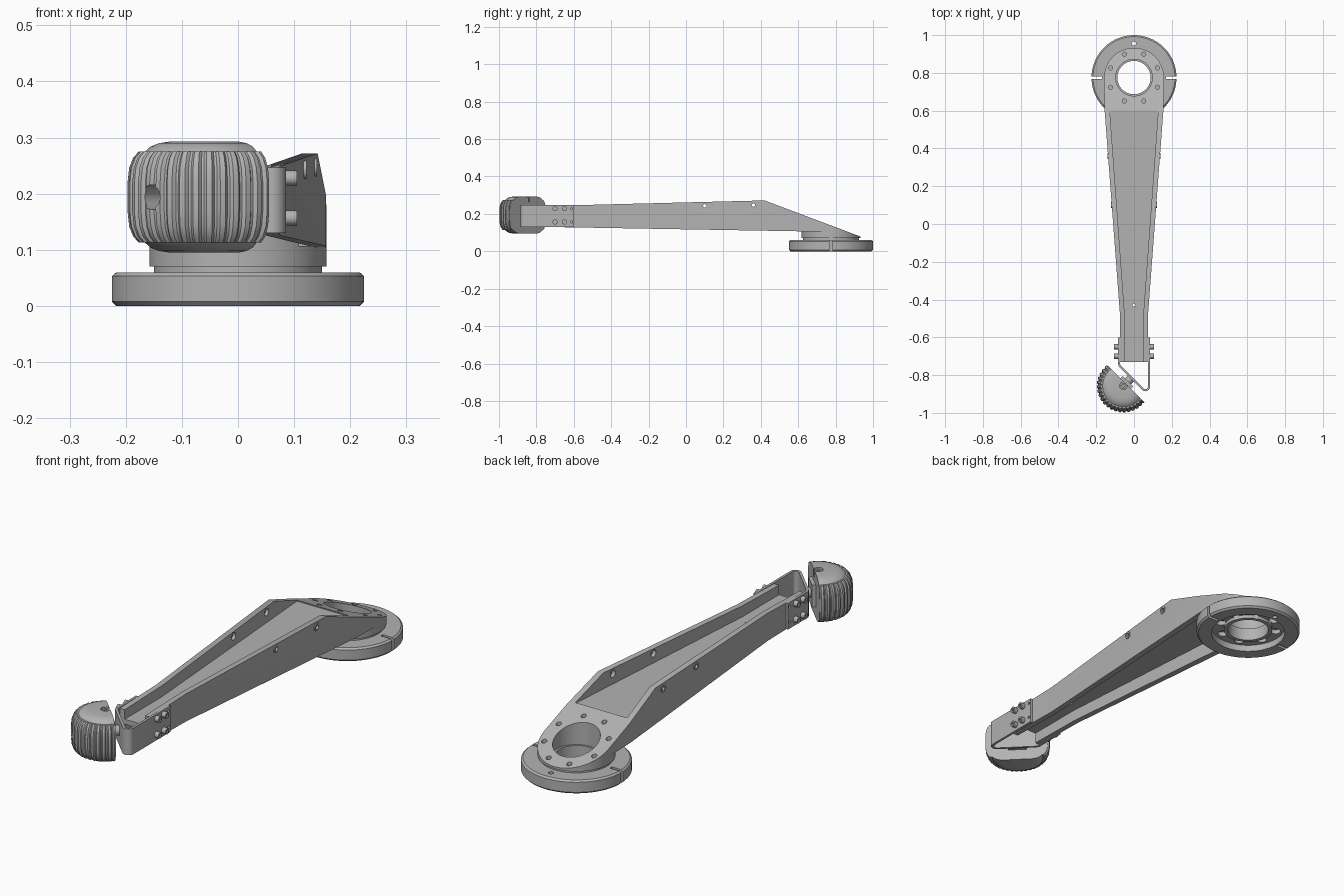
import bpy, bmesh, math
from mathutils import Vector, Matrix

if "Cube" in bpy.data.objects:
    bpy.data.objects.remove(bpy.data.objects["Cube"], do_unlink=True)

metal = bpy.data.materials.new("plain_grey")
metal.use_nodes = True
GREY = (0.45, 0.45, 0.45, 1)
metal.diffuse_color = GREY
metal.node_tree.nodes["Principled BSDF"].inputs["Base Color"].default_value = GREY

HUB_Y, HUB_R = 0.775, 0.158
SLOPE_NORMAL = Vector((0, 0.192, 0.51)).normalized()
SLOPE_POINT = Vector((0, 0.42, 0.272))


def make(name, bm):
    bmesh.ops.recalc_face_normals(bm, faces=bm.faces)
    mesh = bpy.data.meshes.new(name)
    bm.to_mesh(mesh)
    bm.free()
    mesh.materials.append(metal)
    obj = bpy.data.objects.new(name, mesh)
    bpy.context.collection.objects.link(obj)
    return obj


def prism(name, outline, z0, z1, planes=()):
    """Extrude a plan outline, then trim it with (point, outward normal) planes."""
    bm = bmesh.new()
    face = bm.faces.new([bm.verts.new((x, y, z0)) for x, y in outline])
    ext = bmesh.ops.extrude_face_region(bm, geom=[face])["geom"]
    bmesh.ops.translate(bm, vec=(0, 0, z1 - z0),
                        verts=[v for v in ext if isinstance(v, bmesh.types.BMVert)])
    trim(bm, planes)
    return make(name, bm)


def trim(bm, planes):
    for point, normal in planes:
        geom = bm.verts[:] + bm.edges[:] + bm.faces[:]
        cut = bmesh.ops.bisect_plane(bm, geom=geom, plane_co=point, plane_no=normal,
                                     clear_outer=True)["geom_cut"]
        edges = [e for e in cut if isinstance(e, bmesh.types.BMEdge)]
        bmesh.ops.contextual_create(bm, geom=edges)


def rod(name, a, b, r, sides=24):
    """Cylinder from point a to point b."""
    a, b = Vector(a), Vector(b)
    bm = bmesh.new()
    turn = (b - a).to_track_quat('Z', 'Y').to_matrix().to_4x4()
    bmesh.ops.create_cone(bm, cap_ends=True, segments=sides, radius1=r, radius2=r,
                          depth=(b - a).length,
                          matrix=Matrix.Translation((a + b) / 2) @ turn)
    return make(name, bm)


def box(name, centre, size, angle=0):
    bm = bmesh.new()
    bmesh.ops.create_cube(bm, size=1, matrix=Matrix.Translation(centre)
                          @ Matrix.Rotation(angle, 4, 'Z') @ Matrix.Diagonal((*size, 1)))
    return make(name, bm)


def boolean(obj, others, operation='DIFFERENCE'):
    """Apply booleans one by one and remove the helper objects."""
    for other in others:
        other.hide_render = True
        mod = obj.modifiers.new("bool", 'BOOLEAN')
        mod.operation, mod.object, mod.solver = operation, other, 'EXACT'
    bake(obj)
    for other in others:
        bpy.data.objects.remove(other, do_unlink=True)


def bake(obj):
    bpy.context.view_layer.update()
    graph = bpy.context.evaluated_depsgraph_get()
    mesh = bpy.data.meshes.new_from_object(obj.evaluated_get(graph))
    obj.modifiers.clear()
    obj.data = mesh


def smooth(obj, degrees=30):
    obj.data.shade_smooth()
    obj.data.set_sharp_from_angle(angle=math.radians(degrees))


def lathe(bm, profile, centre, steps, groove=lambda r, z, i: r, closed=False):
    """Revolve (r, z) points about the vertical axis."""
    rings = []
    for r, z in profile:
        ring = []
        for i in range(steps):
            a = 2 * math.pi * i / steps
            q = groove(r, z, i)
            ring.append(bm.verts.new((centre[0] + q * math.cos(a),
                                      centre[1] + q * math.sin(a), centre[2] + z)))
        rings.append(ring)
    pairs = list(zip(rings, rings[1:]))
    if closed:
        pairs.append((rings[-1], rings[0]))
    else:
        bm.faces.new(rings[0])
        bm.faces.new(rings[-1])
    for lo, hi in pairs:
        for i in range(steps):
            j = (i + 1) % steps
            bm.faces.new((lo[i], lo[j], hi[j], hi[i]))


def around(r, i, offset=0.5):
    a = 2 * math.pi * (i + offset) / 8
    return r * math.cos(a), HUB_Y + r * math.sin(a)


def mirrored(half):
    return half + [(-x, y) for x, y in reversed(half)]


# Base flange: hollow underside, side slots and bolt pockets
bm = bmesh.new()
lathe(bm, [(.217, 0), (.225, .008), (.225, .053), (.217, .06), (.15, .06), (.15, .072),
           (.088, .072), (.088, .015), (.105, .015), (.105, .03), (.16, .03), (.16, 0)],
      (0, HUB_Y, 0), 96, closed=True)
base = make("base_flange", bm)
cuts = [box("slot", (s * 0.205, HUB_Y, 0.03), (0.07, 0.014, 0.1)) for s in (-1, 1)]
for i in range(8):
    x, y = around(0.125, i)
    cuts.append(rod("pocket", (x, y, -0.01), (x, y, 0.05), 0.022))
cuts.append(rod("pin_hole", (0, 0.955, -0.1), (0, 0.955, 0.2), 0.011))
boolean(base, cuts)
smooth(base)

# Arm: tapered beam with a thin web between two walls
arc = [(HUB_R * math.cos(a), HUB_Y + HUB_R * math.sin(a))
       for a in [math.pi / 48 * i for i in range(24)]]
outline = mirrored([(0.075, -0.73), (0.075, -0.47), (0.157, 0.62)] + arc)
arm = prism("arm", outline, 0.07, 0.4, [
    (Vector((0, -0.73, 0.13)), Vector((0, -0.025, -1.45)).normalized()),
    (Vector((0, -0.73, 0.243)), Vector((0, -0.029, 1.15)).normalized()),
    (SLOPE_POINT, SLOPE_NORMAL)])
inner = [(0.05, -0.8), (0.05, -0.47)]
above = prism("upper_channel", mirrored(inner + [(0.128, 0.6)]), 0.2, 0.5)
below = prism("lower_channel", mirrored(inner + [(0.13, 0.66)]), 0, 0.178)
boolean(arm, [above, below])

# Hub joins the arm, then bore and fastener holes
bm = bmesh.new()
bmesh.ops.create_cone(bm, cap_ends=True, segments=96, radius1=HUB_R, radius2=HUB_R,
                      depth=0.23, matrix=Matrix.Translation((0, HUB_Y, 0.185)))
trim(bm, [(SLOPE_POINT, SLOPE_NORMAL)])
boolean(arm, [make("hub", bm)], 'UNION')
cuts = [rod("bore", (0, HUB_Y, 0), (0, HUB_Y, 0.4), 0.097, 64),
        rod("web_hole", (0, -0.43, 0), (0, -0.43, 0.4), 0.008)]
for i in range(8):
    x, y = around(0.134, i)
    cuts.append(rod("bolt_hole", (x, y, 0), (x, y, 0.4), 0.011))
for y, z in ((0.1, 0.243), (0.36, 0.247)):
    cuts.append(rod("wall_hole", (-0.3, y, z), (0.3, y, z), 0.016))
boolean(arm, cuts)
smooth(arm)

# Sleeves in the wall holes
for y, z, x in ((0.1, 0.243, 0.106), (0.36, 0.247, 0.125)):
    for s in (-1, 1):
        sleeve = rod("wall_sleeve", (s * x, y, z), (s * (x + 0.016), y, z), 0.0165)
        boolean(sleeve, [rod("sleeve_hole", (-0.3, y, z), (0.3, y, z), 0.009)])
        smooth(sleeve)

# Bent sheet bracket at the end of the arm
path = [(0.08, -0.6), (0.08, -0.86)]
path += [(0.06 + 0.02 * math.cos(a), -0.86 + 0.02 * math.sin(a))
         for a in [-math.radians(15 * i) for i in range(1, 10)]]
path += [(-0.074, -0.754), (-0.08, -0.742), (-0.08, -0.6)]
bm = bmesh.new()
strip = [[bm.verts.new((x, y, z)) for z in (0.13, 0.247)] for x, y in path]
for p, q in zip(strip, strip[1:]):
    bm.faces.new((p[0], q[0], q[1], p[1]))
bracket = make("end_bracket", bm)
sheet = bracket.modifiers.new("sheet", 'SOLIDIFY')
sheet.thickness, sheet.offset, sheet.use_even_offset = 0.011, 0, True
bake(bracket)
boolean(bracket, [rod("small_hole", (-0.2, -0.612, z), (0.2, -0.612, z), 0.006)
                  for z in (0.157, 0.227)])
smooth(bracket)

# Bracket screws on both sides
for s in (-1, 1):
    for y in (-0.7, -0.65):
        for z in (0.157, 0.228):
            screw = rod("bracket_screw", (s * 0.08, y, z), (s * 0.105, y, z), 0.0135)
            boolean(screw, [rod("socket", (s * 0.098, y, z), (s * 0.12, y, z), 0.007, 6)])
            smooth(screw)

# Half-round grip with ribs, cut flat on the bracket side
CENTRE = Vector((-0.056, -0.857, 0.194))
OUT = Vector((1, 1, 0)).normalized()
half = [(0.065, 0.099), (0.085, 0.096), (0.1, 0.09), (0.11, 0.081), (0.121, 0.081),
        (0.131, 0.07), (0.138, 0.052), (0.141, 0.025)]
profile = [(r, -z) for r, z in half] + [(r, z) for r, z in reversed(half)]
bm = bmesh.new()
lathe(bm, profile, CENTRE, 36 * 5,
      lambda r, z, i: r - 0.006 if r > 0.12 and i % 5 > 2 else r)
trim(bm, [(CENTRE + OUT * 0.018, OUT)])
grip = make("ribbed_grip", bm)
top = CENTRE + Vector((0, 0, 0.099))
up = Vector((0, 0, 1))
boolean(grip, [rod("side_hole", CENTRE - OUT * 0.09, CENTRE - OUT * 0.2, 0.022),
               rod("top_hole", top - up * 0.03, top + up * 0.05, 0.02)])
smooth(grip, 25)
top_screw = rod("grip_screw", top - up * 0.035, top - up * 0.006, 0.016)
boolean(top_screw, [rod("socket", top - up * 0.02, top + up * 0.05, 0.008, 6)])
smooth(top_screw)

# Mounting plate and spindle between grip and bracket
box("mount_plate", CENTRE + OUT * 0.026, (0.016, 0.08, 0.1), math.pi / 4)
smooth(rod("mount_spindle", CENTRE + OUT * 0.02, CENTRE + OUT * 0.062, 0.022))
